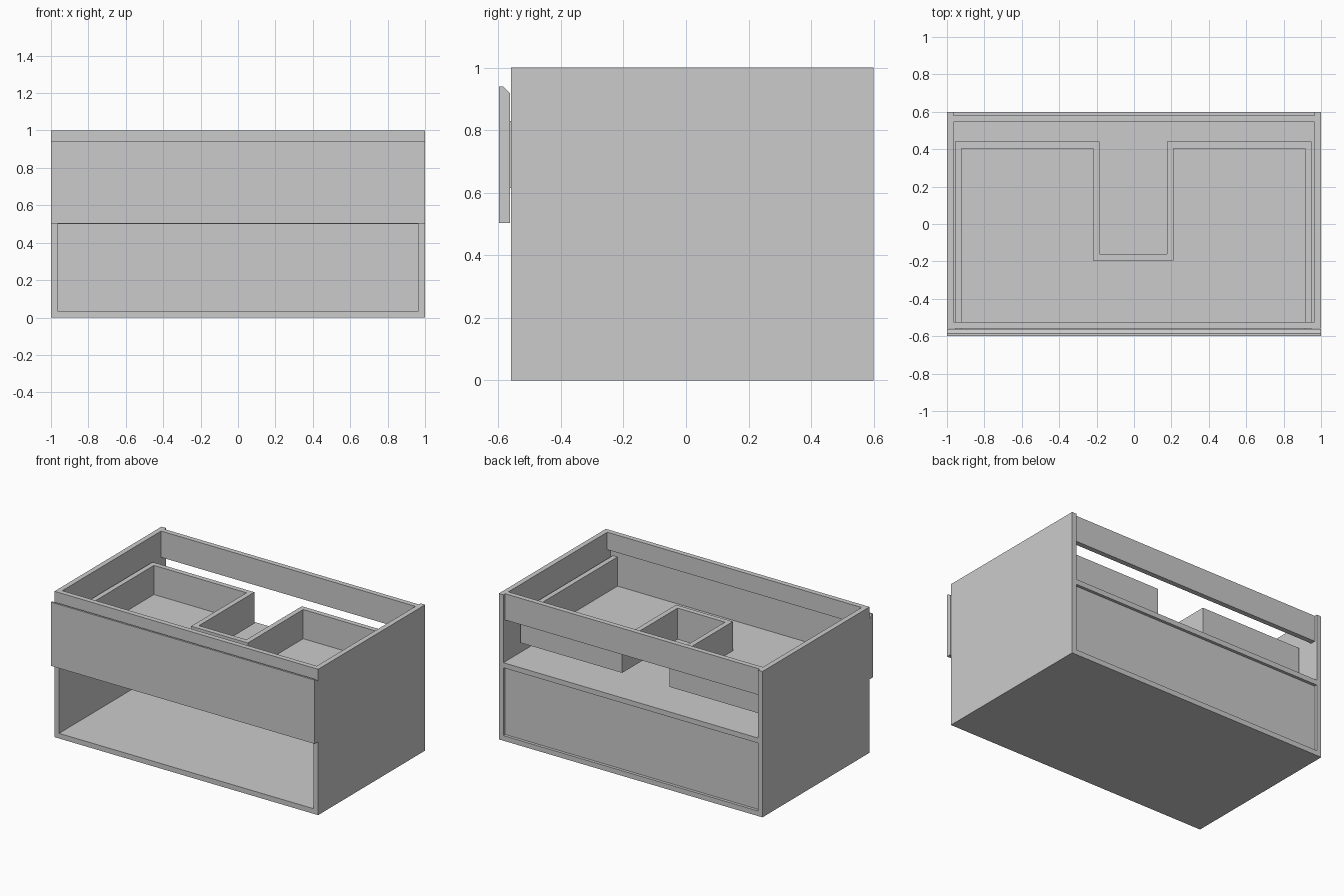
import bpy, bmesh

if "Cube" in bpy.data.objects:
    bpy.data.objects.remove(bpy.data.objects["Cube"])

T = 0.035  # board thickness


def prism(name, pts, place, depth):
    """Extrude a closed profile; place() maps (a, b) to 3D, depth is the offset vector."""
    bm = bmesh.new()
    face = bm.faces.new([bm.verts.new(place(a, b)) for a, b in pts])
    ext = bmesh.ops.extrude_face_region(bm, geom=[face])
    verts = [g for g in ext["geom"] if isinstance(g, bmesh.types.BMVert)]
    bmesh.ops.translate(bm, verts=verts, vec=depth)
    bmesh.ops.recalc_face_normals(bm, faces=bm.faces)
    mesh = bpy.data.meshes.new(name)
    bm.to_mesh(mesh)
    bm.free()
    obj = bpy.data.objects.new(name, mesh)
    bpy.context.collection.objects.link(obj)
    return obj


def box(name, x, y, z):
    pts = [(x[0], y[0]), (x[1], y[0]), (x[1], y[1]), (x[0], y[1])]
    return prism(name, pts, lambda a, b: (a, b, z[0]), (0, 0, z[1] - z[0]))


# Carcass
inner = (-1 + T, 1 - T)
box("side_panel_left", (-1, inner[0]), (-0.56, 0.6), (0, 1))
box("side_panel_right", (inner[1], 1), (-0.56, 0.6), (0, 1))
box("bottom_panel", inner, (-0.56, 0.6), (0, T))
box("middle_shelf", inner, (-0.56, 0.6), (0.5, 0.5 + T))
box("front_rail", inner, (-0.56, -0.525), (0.88, 1))
box("back_rail", inner, (0.545, 0.58), (0.82, 1))
box("lower_back_panel", inner, (0.545, 0.58), (T, 0.5))

# Drawer front with bevelled finger pull along its top inner edge
prism("drawer_front",
      [(-0.598, 0.503), (-0.598, 0.94), (-0.585, 0.94), (-0.562, 0.918), (-0.562, 0.503)],
      lambda a, b: (-1, a, b), (2, 0, 0))

# Drawer walls, with a notch at the back for the plumbing
C = -0.004            # drawer centre in x
Z = (0.615, 0.83)     # wall height
OUT, NOTCH = 0.952, 0.18
FRONT, BACK, NOTCH_Y = -0.562, 0.44, -0.195
for side, s in (("left", -1), ("right", 1)):
    def span(a, b):
        return tuple(sorted((C + s * a, C + s * b)))
    box("drawer_side_" + side, span(OUT - T, OUT), (FRONT, BACK), Z)
    box("drawer_back_" + side, span(NOTCH, OUT - T), (BACK - T, BACK), Z)
    box("notch_side_" + side, span(NOTCH, NOTCH + T), (NOTCH_Y, BACK - T), Z)
box("notch_back", (C - NOTCH, C + NOTCH), (NOTCH_Y, NOTCH_Y + T), Z)

# U-shaped drawer floor, let into the walls
e = 0.01
o, n, b, ny = OUT - e, NOTCH + e, BACK - e, NOTCH_Y + T - e
prism("drawer_floor",
      [(-o, FRONT), (o, FRONT), (o, b), (n, b), (n, ny), (-n, ny), (-n, b), (-o, b)],
      lambda x, y: (C + x, y, Z[0]), (0, 0, 0.015))
